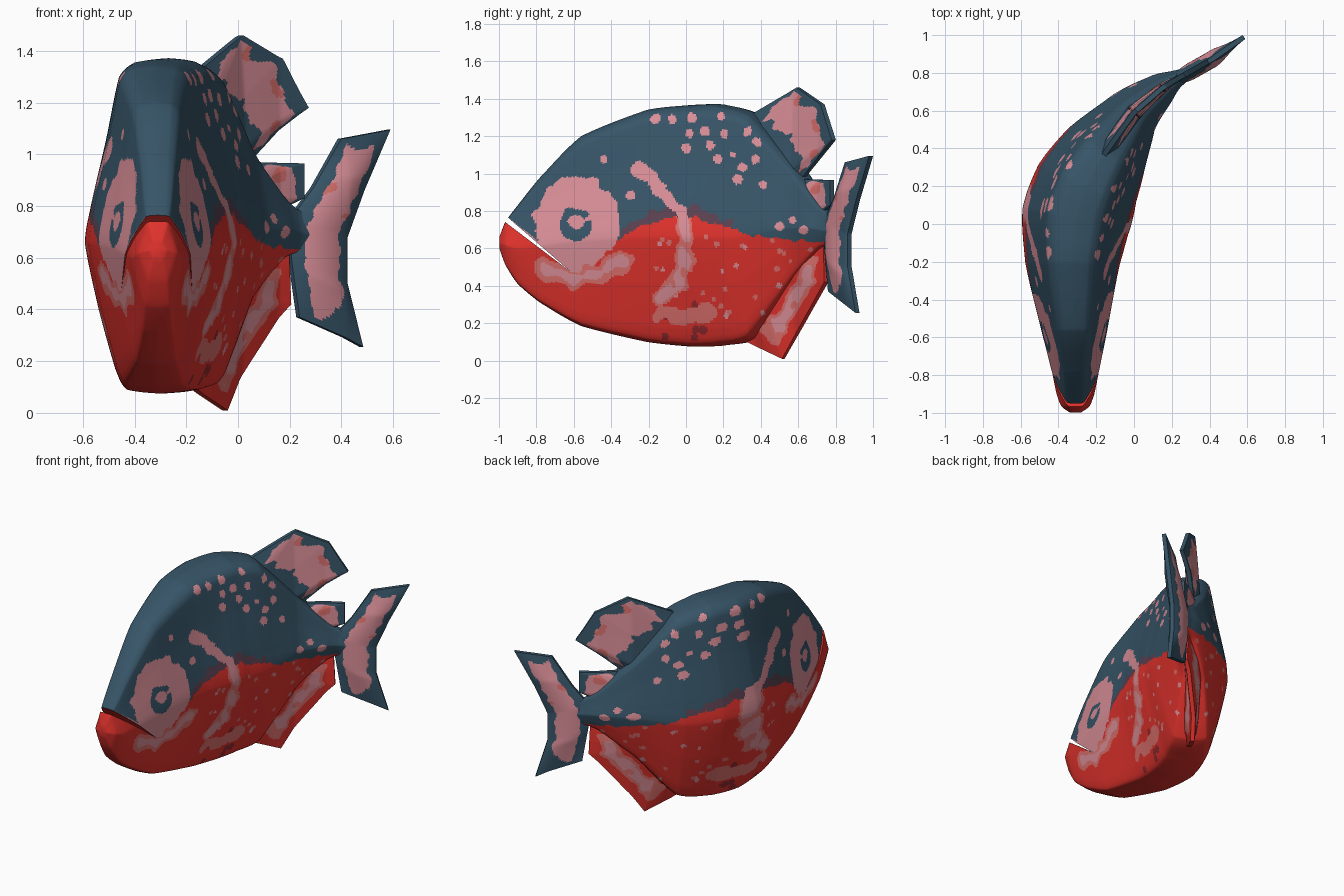
import bpy, bmesh, math, random
from mathutils import Vector, noise

if "Cube" in bpy.data.objects:
    bpy.data.objects.remove(bpy.data.objects["Cube"])

random.seed(4)


def srgb(r, g, b):
    return tuple(((c / 255 + 0.055) / 1.055) ** 2.4 for c in (r, g, b)) + (1,)


RED, BLUE, PINK, CORAL, MAROON, DUSK = range(6)
MATS = []
for label, col in [("belly red", (224, 50, 44)), ("slate blue", (55, 85, 104)),
                   ("pale pink", (218, 143, 152)), ("coral", (219, 112, 108)),
                   ("maroon", (146, 42, 46)), ("dusky plum", (92, 66, 82))]:
    m = bpy.data.materials.new(label)
    m.diffuse_color = srgb(*col)
    m.use_nodes = True
    m.node_tree.nodes["Principled BSDF"].inputs["Base Color"].default_value = m.diffuse_color
    MATS.append(m)


def make(name, verts, faces, mats):
    me = bpy.data.meshes.new(name)
    me.from_pydata(verts, [], faces)
    for m in MATS:
        me.materials.append(m)
    me.polygons.foreach_set("material_index", mats)
    bm = bmesh.new()
    bm.from_mesh(me)
    bmesh.ops.recalc_face_normals(bm, faces=bm.faces)
    bm.to_mesh(me)
    bm.free()
    ob = bpy.data.objects.new(name, me)
    bpy.context.collection.objects.link(ob)
    return ob


def smooth(ob):
    bpy.ops.object.select_all(action='DESELECT')
    ob.select_set(True)
    bpy.context.view_layer.objects.active = ob
    bpy.ops.object.shade_smooth_by_angle(angle=math.radians(40))


def spline(pts, t, loop=False):
    # halfway between straight facets and a smooth curve
    n = len(pts)
    i = min(int(t), n - 1 if loop else n - 2)
    f = t - i
    pick = lambda k: Vector(pts[k % n] if loop else pts[max(0, min(n - 1, k))])
    a, b, c, d = (pick(i + k) for k in (-1, 0, 1, 2))
    curve = 0.5 * (2 * b + (c - a) * f + (2 * a - 5 * b + 4 * c - d) * f * f
                   + (3 * b - a - 3 * c + d) * f ** 3)
    return curve.lerp(b.lerp(c, f), .5)


def steps(pts, size, loop=False):
    # parameter values spaced evenly by length
    ts, n = [], len(pts)
    for i in range(n if loop else n - 1):
        k = max(3, round((Vector(pts[(i + 1) % n][:2]) - Vector(pts[i][:2])).length / size))
        ts += [i + j / k for j in range(k)]
    return ts if loop else ts + [n - 1]


def lerp_table(pts, y):
    for (y0, z0), (y1, z1) in zip(pts, pts[1:]):
        if y <= y1:
            break
    return z0 + (z1 - z0) * (y - y0) / (y1 - y0)


def polyline_dist(pts, y, z):
    best = 9
    for (ay, az), (by, bz) in zip(pts, pts[1:]):
        dy, dz = by - ay, bz - az
        t = max(0, min(1, ((y - ay) * dy + (z - az) * dz) / (dy * dy + dz * dz)))
        best = min(best, math.hypot(y - ay - t * dy, z - az - t * dz))
    return best


def wob(y, z, k=14, seed=0):
    return noise.noise(Vector((y * k, z * k, seed)))


# Body stations along the bent spine: x, y, top, bottom, half width
ST = [(-.31, -.998, .66, .60, .03), (-.31, -.965, .745, .51, .075), (-.31, -.9, .83, .41, .10),
      (-.31, -.78, .98, .31, .125), (-.315, -.56, 1.20, .185, .175), (-.325, -.21, 1.34, .10, .25),
      (-.305, .03, 1.367, .075, .29), (-.25, .2, 1.37, .08, .28), (-.15, .38, 1.315, .12, .235),
      (0, .59, 1.05, .42, .145), (.15, .72, .85, .59, .085), (.22, .765, .79, .62, .05),
      (.29, .80, .76, .62, .03)]
SPINE = [(s[1], s[0]) for s in ST[:-2]] + [(.77, .232), (.87, .41), (.99, .582)]
HALF = [(0, 1), (.34, .99), (.53, .95), (.71, .76), (.91, .57), (1, .45),
        (.81, .25), (.58, .07), (.44, .012), (0, 0)]
SECTION = HALF + [(-w, z) for w, z in HALF[-2:0:-1]]

# Markings, as points in the side view
EDGE = [(-1.1, .85), (-.615, .472), (-.5, .535), (-.42, .61), (-.25, .72), (-.1, .765), (.05, .765),
        (.2, .72), (.35, .67), (.5, .65), (.9, .62)]
GILL = [(-.26, 1.02), (-.18, .97), (-.1, .87), (-.02, .8), (.0, .65), (-.01, .5), (-.05, .40), (-.14, .34)]
JAW = [(-.76, .49), (-.6, .44), (-.46, .465), (-.34, .54)]
CHEST = [(-.12, .25), (0, .23), (.12, .26)]
SPOTS = [(-.44, 1.08), (-.16, 1.29), (-.07, 1.29), (.03, 1.3), (.19, 1.31), (0, 1.14), (.1, 1.23),
         (.2, 1.21), (.25, 1.1), (.17, 1.08), (.37, 1.08), (.13, 1.15), (.02, 1.21), (.38, 1.17),
         (.3, 1.03), (.28, .97), (.41, .94), (.5, .72), (.57, .75), (.63, .7), (-.3, .88), (.33, 1.23)]
FLECKS = [(random.uniform(-.2, .7), random.uniform(.22, .66), random.choice([CORAL, CORAL, PINK]))
          for _ in range(40)]
FLECKS += [(random.uniform(-.2, .4), random.uniform(.12, .3), MAROON) for _ in range(9)]


def paint_body(y, z, w):
    n = wob(y, z)
    edge = lerp_table(EDGE, y) + (0.02 * wob(y, z, 25) if y > -.6 else 0)
    # eye with a curled pupil
    ey, ez = y + .59, z - .725
    r = math.hypot(ey, ez)
    if z > edge - (.03 if y > -.6 else 0) and w > .03:
        ang = math.degrees(math.atan2(ez, ey)) % 360
        if .052 < r < .092 + .02 * n and 35 < ang < 215:
            return BLUE
        if r < .085 and not 20 < ang < 160 and math.hypot(ey - .005, ez - .02) > .042:
            return BLUE
        if math.hypot((ey - .01) / .225, (z - .735) / .245) < 1 + .16 * n:
            return PINK
        if -.94 < y < -.6 and z < edge + .03:
            return PINK
    g = polyline_dist(GILL, y, z)
    if g < .028 + .022 * n + (.012 if z > .93 else 0):
        return PINK if z > edge or n > -.15 else CORAL
    if z > edge:
        for sy, sz in SPOTS:
            if abs(y - sy) < .04 and math.hypot(y - sy, z - sz) < .024 + .014 * n:
                return PINK
        if -.35 < y < .25 and z < edge + .045 + .04 * n:
            return DUSK
        return BLUE
    j = polyline_dist(JAW, y, z) + .03 * n
    if j < .055:
        return PINK if j < .024 else CORAL
    c = polyline_dist(CHEST, y, z) + .04 * n
    if c < .045 or g < .045 + .03 * n:
        return CORAL
    for sy, sz, m in FLECKS:
        if abs(y - sy) < .03 and math.hypot(y - sy, z - sz) < (.02 if m == MAROON else .013) + .008 * n:
            return m
    return RED


# Body: loft of the section along the spine
ring = [spline(SECTION, t, True) for t in steps([(w * .29, z * 1.29) for w, z in SECTION], .0125, True)]
N = len(ring)
verts, flat = [], []
ts = steps(ST, .0085)
for t in ts:
    x, y, top, bot, hw = spline(ST, t)
    d = (spline(ST, min(t + .25, len(ST) - 1)) - spline(ST, max(t - .25, 0))).to_2d().normalized()
    for w, f in ring:
        z = bot + (top - bot) * f
        verts.append((x + d.y * w * hw, y - d.x * w * hw, z))
        flat.append(Vector((y - d.x * abs(w) * hw, z, abs(w) * hw)))
faces, mats = [], []
for i in range(len(ts) - 1):
    for k in range(N):
        q = (i * N + k, i * N + (k + 1) % N, (i + 1) * N + (k + 1) % N, (i + 1) * N + k)
        faces.append(q)
        mats.append(paint_body(*((flat[q[0]] + flat[q[1]] + flat[q[2]] + flat[q[3]]) / 4)))
faces += [tuple(range(N)), tuple(range(len(verts) - N, len(verts)))]
mats += [RED, BLUE]
body = make("body", verts, faces, mats)

# Mouth slit cut through the jaws
wedge = [(-.615, .474), (-1.1, .893), (-1.1, .842)]
cutter = make("mouth_cutter", [(x, y, z) for x in (-.8, .2) for y, z in wedge],
              [(0, 1, 2), (3, 5, 4), (0, 3, 4, 1), (1, 4, 5, 2), (2, 5, 3, 0)], [RED] * 5)
cutter.hide_render = True
mod = body.modifiers.new("mouth", 'BOOLEAN')
mod.operation, mod.solver, mod.object = 'DIFFERENCE', 'EXACT', cutter
bpy.context.view_layer.objects.active = body
bpy.ops.object.modifier_apply(modifier=mod.name)
bpy.data.objects.remove(cutter)
smooth(body)


def along(pts, a):
    t = a * (len(pts) - 1)
    i = min(int(t), len(pts) - 2)
    return Vector(pts[i]).lerp(Vector(pts[i + 1]), t - i)


# Fins: sheets between a base line and an outer line, bent along the spine
def fin(name, base, outer, thick, paint, lens=False, na=72, nb=48):
    verts, info = [], []
    for side in (1, -1):
        for i in range(na + 1):
            for j in range(nb + 1):
                a, b = i / na, j / nb
                y, z = along(base, a).lerp(along(outer, a), b)
                slope = (lerp_table(SPINE, y + .04) - lerp_table(SPINE, y - .04)) / .08
                nrm = Vector((1, -slope)).normalized()
                o = .013 + thick * (4 * b * (1 - b) if lens else 1 - b) * min(1, 5 * min(a, 1 - a))
                verts.append((lerp_table(SPINE, y) + side * o * nrm.x, y + side * o * nrm.y, z))
                info.append((a, b, y, z))
    faces, mats = [], []
    idx = lambda s, i, j: (s * (na + 1) + i) * (nb + 1) + j
    for s in (0, 1):
        for i in range(na):
            for j in range(nb):
                faces.append((idx(s, i, j), idx(s, i + 1, j), idx(s, i + 1, j + 1), idx(s, i, j + 1)))
                mats.append(paint(*info[idx(s, i, j)]))
    rim = [(i, 0) for i in range(na)] + [(na, j) for j in range(nb)]
    rim += [(i, nb) for i in range(na, 0, -1)] + [(0, j) for j in range(nb, 0, -1)]
    for p, q in zip(rim, rim[1:] + rim[:1]):
        faces.append((idx(0, *p), idx(0, *q), idx(1, *q), idx(1, *p)))
        mats.append(paint(0, -1, 0, 0))
    smooth(make(name, verts, faces, mats))


def patch(ground, a0, a1, b0, b1, jag=.25):
    def rule(a, b, y, z):
        m = min((a - a0) * 1.5, (a1 - a) * 1.5, b - b0, b1 - b) + jag * wob(y, z, 18, 3) * .5
        if m < 0 or b < 0:
            return ground
        return CORAL if wob(y, z, 12, 8) > .36 or (ground == RED and m < .1) else PINK
    return rule


fin("dorsal_fin", [(.30, 1.28), (.40, 1.18), (.48, 1.10), (.56, 1.02), (.60, .965)],
    [(.37, 1.325), (.60, 1.46), (.73, 1.37), (.79, 1.18), (.63, .98)],
    .035, patch(BLUE, .19, .9, .34, .86))
fin("small_back_fin", [(.58, .93), (.62, .88), (.66, .83), (.70, .79)],
    [(.64, .97), (.78, .965), (.78, .83), (.73, .79)],
    .03, patch(BLUE, .12, .85, .2, .84, .15))
fin("anal_fin", [(.30, .14), (.45, .29), (.58, .44), (.68, .62)],
    [(.33, .10), (.52, .01), (.75, .42), (.745, .625)],
    .04, patch(RED, .25, .88, .25, .74))
fin("tail_fin", [(.86, 1.06), (.80, .87), (.75, .75), (.75, .6), (.77, .37)],
    [(.99, 1.095), (.92, .86), (.875, .68), (.875, .5), (.917, .255)],
    .032, patch(BLUE, .07, .92, .2, .78), True)
